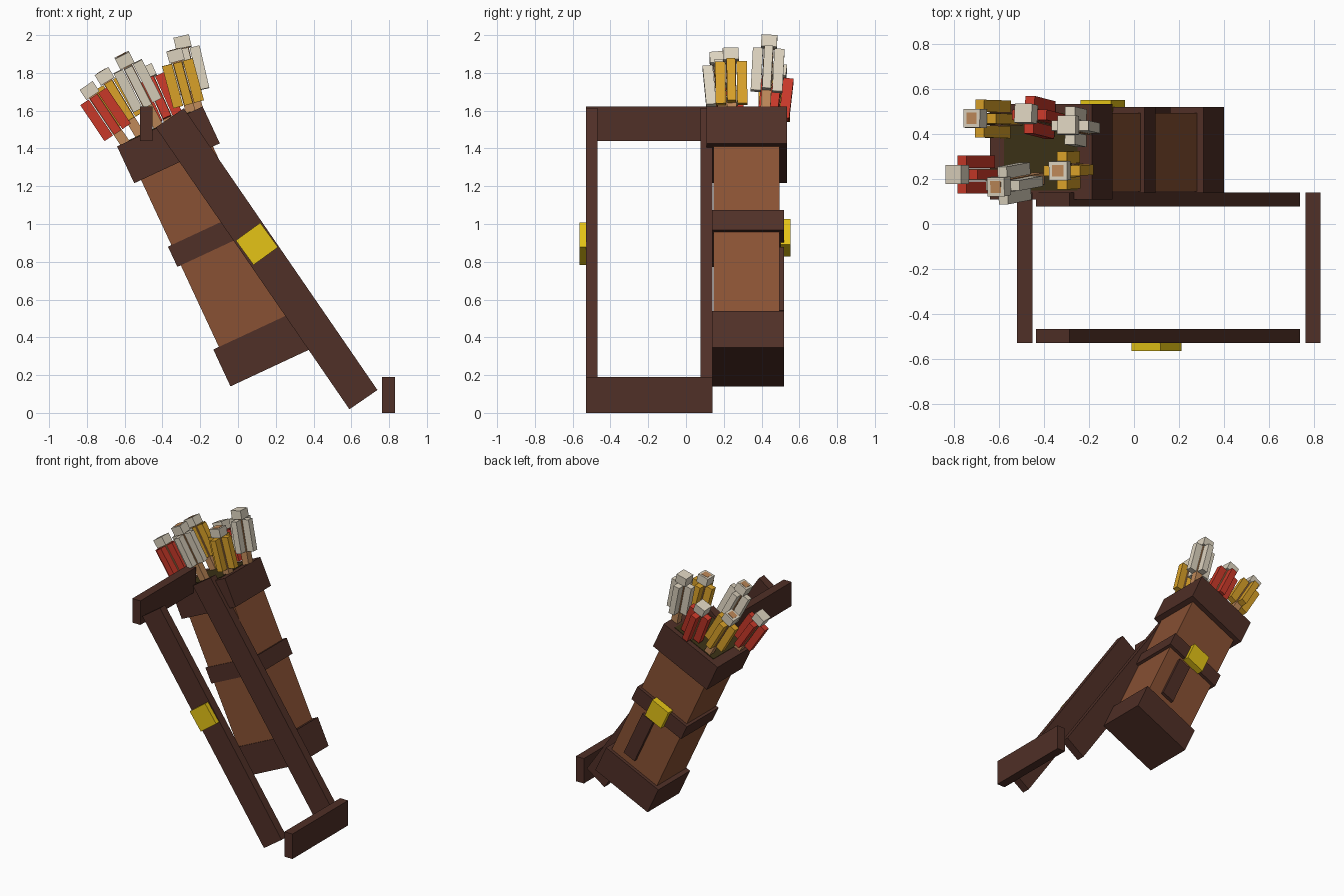
import bpy
import bmesh
from math import radians
from mathutils import Matrix, Vector

cube = bpy.data.objects.get("Cube")
if cube:
    bpy.data.objects.remove(cube, do_unlink=True)


def material(name, rgb):
    m = bpy.data.materials.new(name)
    m.use_nodes = True
    m.diffuse_color = (*rgb, 1)
    m.node_tree.nodes["Principled BSDF"].inputs["Base Color"].default_value = (*rgb, 1)
    return m


LEATHER = material("leather", (0.25, 0.083, 0.034))
DARK = material("dark_leather", (0.080, 0.029, 0.020))
INSIDE = material("quiver_inside", (0.045, 0.032, 0.008))
BRASS = material("brass", (0.78, 0.55, 0.008))
WOOD = material("arrow_wood", (0.52, 0.25, 0.10))
CREAM = material("cream", (0.72, 0.65, 0.52))
GOLD = material("gold_feather", (0.70, 0.36, 0.022))
RED = material("red_feather", (0.58, 0.04, 0.022))


def box(name, mat, low, high, frame=Matrix()):
    """Box between two corners, given in the axes of a frame."""
    low, high = Vector(low), Vector(high)
    bm = bmesh.new()
    bmesh.ops.create_cube(bm, size=1)
    bmesh.ops.scale(bm, vec=high - low, verts=bm.verts)
    bmesh.ops.translate(bm, vec=(low + high) / 2, verts=bm.verts)
    mesh = bpy.data.meshes.new(name)
    bm.to_mesh(mesh)
    bm.free()
    mesh.materials.append(mat)
    obj = bpy.data.objects.new(name, mesh)
    obj.matrix_world = frame
    bpy.context.collection.objects.link(obj)
    return obj


def tilted(origin, lean, side=0):
    """Frame whose z axis leans towards -x, and sideways towards +y."""
    return (Matrix.Translation(origin)
            @ Matrix.Rotation(radians(-lean), 4, 'Y')
            @ Matrix.Rotation(radians(-side), 4, 'X'))


# Quiver: tapered-looking stack of body and bands
quiver = tilted((0.18, 0, 0.243), 25)
box("quiver_body", LEATHER, (-0.21, 0.145, 0.1), (0.21, 0.495, 1.3), quiver)
box("quiver_base", DARK, (-0.2425, 0.138, 0), (0.2425, 0.52, 0.215), quiver)
box("middle_band", DARK, (-0.23, 0.138, 0.692), (0.23, 0.52, 0.81), quiver)
box("top_band", DARK, (-0.25, 0.108, 1.19), (0.25, 0.535, 1.405), quiver)
box("quiver_opening", INSIDE, (-0.18, 0.15, 1.4), (0.18, 0.495, 1.409), quiver)
box("back_strip", DARK, (0.01, 0.48, 0.28), (0.11, 0.52, 0.65), quiver)
box("back_buckle", BRASS, (-0.075, 0.5, 0.68), (0.075, 0.553, 0.83), quiver)

# Carrying strap: two long sides joined by a bar at each end
strap = tilted((0.1515, 0, 0.816), 34.5)
for name, y in (("front_strap", -0.53), ("rear_strap", 0.078)):
    box(name, DARK, (-0.09, y, -0.905), (0.09, y + 0.062, 0.905), strap)
box("strap_top_bar", DARK, (-0.52, -0.53, 1.44), (-0.452, 0.14, 1.623))
box("strap_bottom_bar", DARK, (0.763, -0.53, 0), (0.83, 0.14, 0.19))
box("strap_buckle", BRASS, (-0.08, -0.565, -0.08), (0.08, -0.52, 0.08),
    tilted((0.1, 0, 0.895), 36))

# Arrows: nock centre, lean, side lean, feather colour, shaft showing through nock
ARROWS = [
    ((-0.785, 0.22, 1.705), 34, 0, RED, False),
    ((-0.705, 0.47, 1.78), 31, 1, GOLD, True),
    ((-0.60, 0.168, 1.865), 27, -5, CREAM, True),
    ((-0.48, 0.49, 1.80), 24, 6, RED, False),
    ((-0.33, 0.237, 1.89), 15, -1, GOLD, True),
    ((-0.293, 0.44, 1.96), 13, 3, CREAM, False),
]
for i, (nock, lean, side, feather, through) in enumerate(ARROWS, 1):
    frame = tilted(nock, lean, side)
    top = 0.036 if through else 0.02
    box(f"arrow_shaft_{i}", WOOD, (-0.026, -0.026, -0.6), (0.026, 0.026, top), frame)
    box(f"arrow_nock_{i}", CREAM, (-0.042, -0.042, -0.03), (0.042, 0.042, 0.034), frame)
    for k in range(4):
        turn = frame @ Matrix.Rotation(radians(90 * k), 4, 'Z')
        box(f"arrow_{i}_feather_{k + 1}", feather,
            (0.03, -0.023, -0.265), (0.084, 0.023, -0.035), turn)
